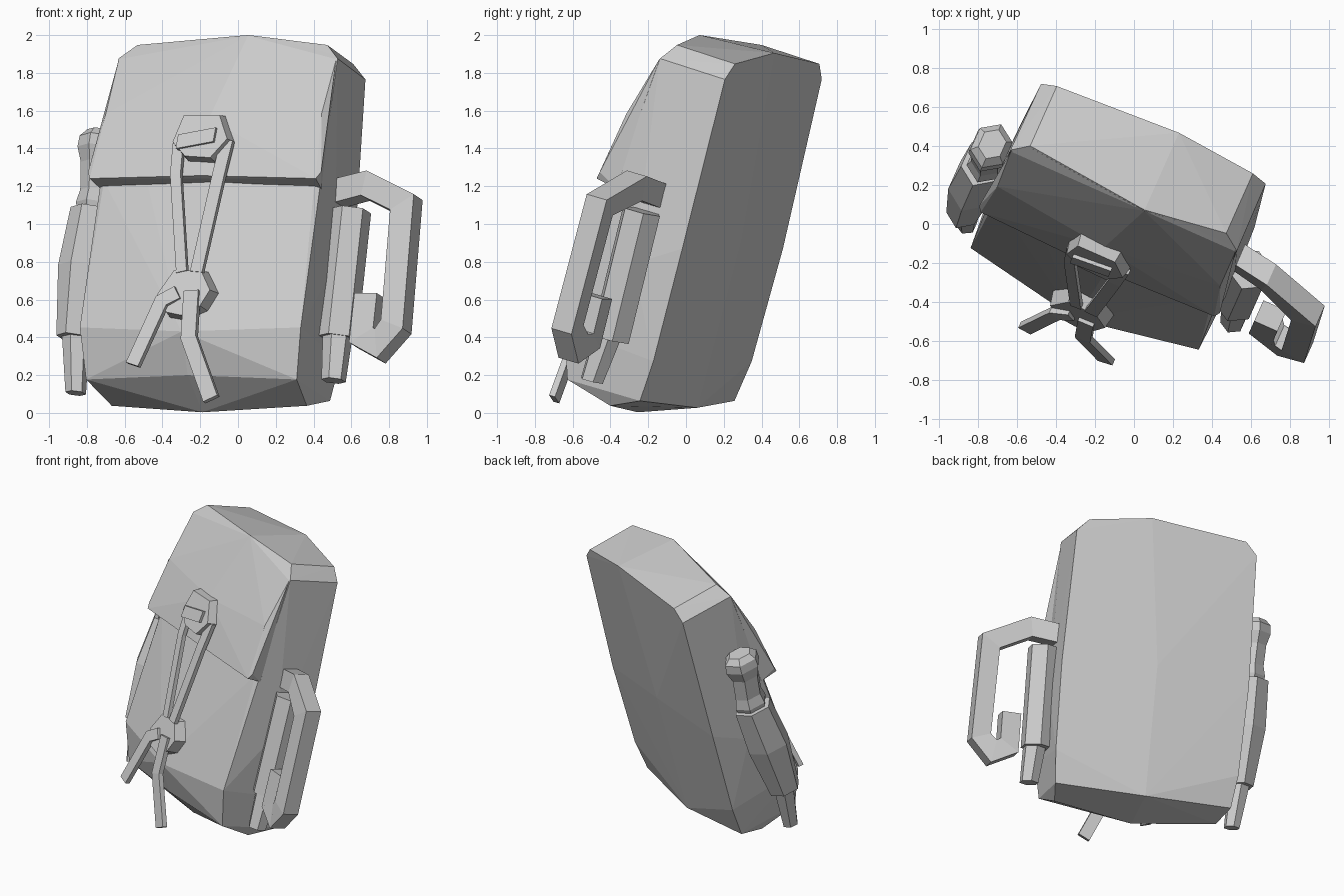
import bpy, bmesh, math
from mathutils import Matrix, Vector

if "Cube" in bpy.data.objects:
    bpy.data.objects.remove(bpy.data.objects["Cube"])

# Leaning frame: local x across the pack, y into its depth, z up its length
FRAME = Matrix.Rotation(math.radians(-24), 4, 'Z') @ Matrix.Rotation(math.radians(-15), 4, 'X')


def finish(name, bm):
    bmesh.ops.recalc_face_normals(bm, faces=bm.faces[:])
    mesh = bpy.data.meshes.new(name)
    bm.to_mesh(mesh)
    bm.free()
    ob = bpy.data.objects.new(name, mesh)
    bpy.context.collection.objects.link(ob)
    ob.matrix_world = FRAME
    return ob


def mirrored_hull(name, half):
    """Faceted convex form from one half of its corners; the top peak sits off centre."""
    bm = bmesh.new()
    for x, y, z in half:
        centre = -.07 - .015 * z + (.12 if x == 0 and z > 1.9 else 0)
        for s in ((1, -1) if x else (1,)):
            bm.verts.new((centre + s * x, y, z))
    bmesh.ops.convex_hull(bm, input=bm.verts[:])
    bmesh.ops.delete(bm, geom=[v for v in bm.verts if not v.link_faces], context='VERTS')
    return finish(name, bm)


def bridge(bm, rings):
    n = len(rings[0])
    for a, b in zip(rings, rings[1:]):
        for i in range(n):
            j = (i + 1) % n
            bm.faces.new((a[i], a[j], b[j], b[i]))
    bm.faces.new(rings[0])
    bm.faces.new(rings[-1][::-1])


def loft(name, stations, sides=6, deep=1.0):
    """Polygonal tube: stations are (x, y, z, radius); deep widens it front to back."""
    bm = bmesh.new()
    rings = []
    for x, y, z, r in stations:
        rings.append([bm.verts.new((x + r * math.sin(2 * math.pi * i / sides),
                                    y + deep * r * math.cos(2 * math.pi * i / sides), z))
                      for i in range(sides)])
    bridge(bm, rings)
    return finish(name, bm)


def strip(name, path, width, thick):
    """Flat band following a path, with mitred corners."""
    pts = [Vector(p) for p in path]
    flat = [Vector((p.x, p.z)) for p in pts]
    bm = bmesh.new()
    rings = []
    for i, p in enumerate(pts):
        d1 = (flat[i] - flat[i - 1]).normalized() if i else (flat[1] - flat[0]).normalized()
        d2 = (flat[i + 1] - flat[i]).normalized() if i < len(pts) - 1 else d1
        d = (d1 + d2).normalized()
        side = Vector((-d.y, 0, d.x)) * (width / 2 / max(d.dot(d1), 0.5))
        depth = Vector((0, thick / 2, 0))
        rings.append([bm.verts.new(p + side * a + depth * b)
                      for a, b in ((-1, -1), (1, -1), (1, 1), (-1, 1))])
    bridge(bm, rings)
    return finish(name, bm)


def plate(name, outline, y, thick, slope=0.0, inset=1.0):
    """Slab facing the front; slope leans it with the cloth behind."""
    bm = bmesh.new()
    cx = sum(p[0] for p in outline) / len(outline)
    cz = sum(p[1] for p in outline) / len(outline)
    rings = []
    for k, s in ((-0.5, inset), (0.5, 1.0)):
        rings.append([bm.verts.new((cx + (x - cx) * s, y + slope * (z - cz) + k * thick,
                                    cz + (z - cz) * s)) for x, z in outline])
    bridge(bm, rings)
    return finish(name, bm)


# Main bag
mirrored_hull("pack_body", [
    (0, -.433, 1.955), (.55, -.36, 1.92), (.635, -.40, 1.835),
    (0, .01, 1.975), (.55, -.01, 1.91), (.63, -.01, 1.825),
    (.615, -.01, 1.35), (.655, .0, .9), (.64, -.01, .28), (0, .035, .95),
    (.615, -.04, .055), (0, .026, .035), (.565, -.22, -.02), (0, -.30, -.077),
    (.61, -.478, .055), (0, -.53, .065), (.64, -.555, .32), (0, -.66, .27),
    (.61, -.49, 1.14), (0, -.53, 1.14), (.665, -.25, .75)])

# Overhanging top flap, starting just under the top edge of the bag
mirrored_hull("top_flap", [
    (0, -.437, 1.95), (.545, -.366, 1.912), (.63, -.405, 1.83),
    (.625, -.515, 1.5), (0, -.57, 1.46), (.675, -.56, 1.17), (.655, -.577, 1.13),
    (0, -.60, 1.14), (.64, -.46, 1.105), (0, -.48, 1.10), (.60, -.40, 1.3), (.60, -.37, 1.7)])

# Front fastening: two plates joined by straps
plate("upper_buckle", [(-.23, 1.477), (0, 1.48), (.077, 1.33), (-.01, 1.21),
                       (-.175, 1.22), (-.27, 1.31)], -.60, .08, .15, .9)
plate("buckle_bar", [(-.22, 1.35), (-.01, 1.39), (-.01, 1.31), (-.22, 1.27)], -.63, .06, .15)
plate("lower_buckle", [(-.155, .615), (.02, .61), (.096, .49), (.05, .39), (-.06, .33),
                       (-.16, .35), (-.24, .46)], -.66, .08, .12, .9)
strip("left_strap", [(-.235, -.60, 1.32), (-.22, -.625, 1.14), (-.10, -.675, .59)], .06, .03)
strip("right_strap", [(.045, -.60, 1.33), (.03, -.625, 1.14), (-.015, -.675, .59)], .07, .03)
strip("left_strap_tail", [(-.10, -.70, .47), (-.18, -.715, .42), (-.29, -.755, .06)], .075, .035)
strip("right_strap_tail", [(-.02, -.70, .48), (.0, -.715, .22), (.155, -.69, -.11)], .085, .035)

# Left side: sheathed tool with flared grip
loft("left_sheath", [(-.825, -.375, .31, .09), (-.835, -.34, .70, .125),
                     (-.835, -.30, 1.03, .11)], deep=1.25)
loft("left_sheath_tip", [(-.785, -.365, .01, .055), (-.815, -.375, .32, .075)])
loft("left_grip", [(-.82, -.30, 1.0, .085), (-.82, -.30, 1.06, .10), (-.82, -.30, 1.13, .085),
                   (-.83, -.31, 1.28, .085), (-.83, -.31, 1.36, .11), (-.83, -.31, 1.42, .105),
                   (-.83, -.31, 1.46, .07)], deep=1.2)

# Right side: sheath, tip and hooked handle
loft("right_sheath", [(.64, -.25, .34, .11), (.64, -.25, 1.04, .11)])
loft("right_sheath_tip", [(.665, -.285, .10, .065), (.65, -.265, .36, .08)])
hook = [(.50, 1.13), (.74, 1.17), (1.0, 1.05), (1.02, .38), (.93, .28), (.83, .33), (.83, .56)]
strip("hooked_handle", [(x, -.25 - .22 * (x - .6), z) for x, z in hook], .13, .12)
